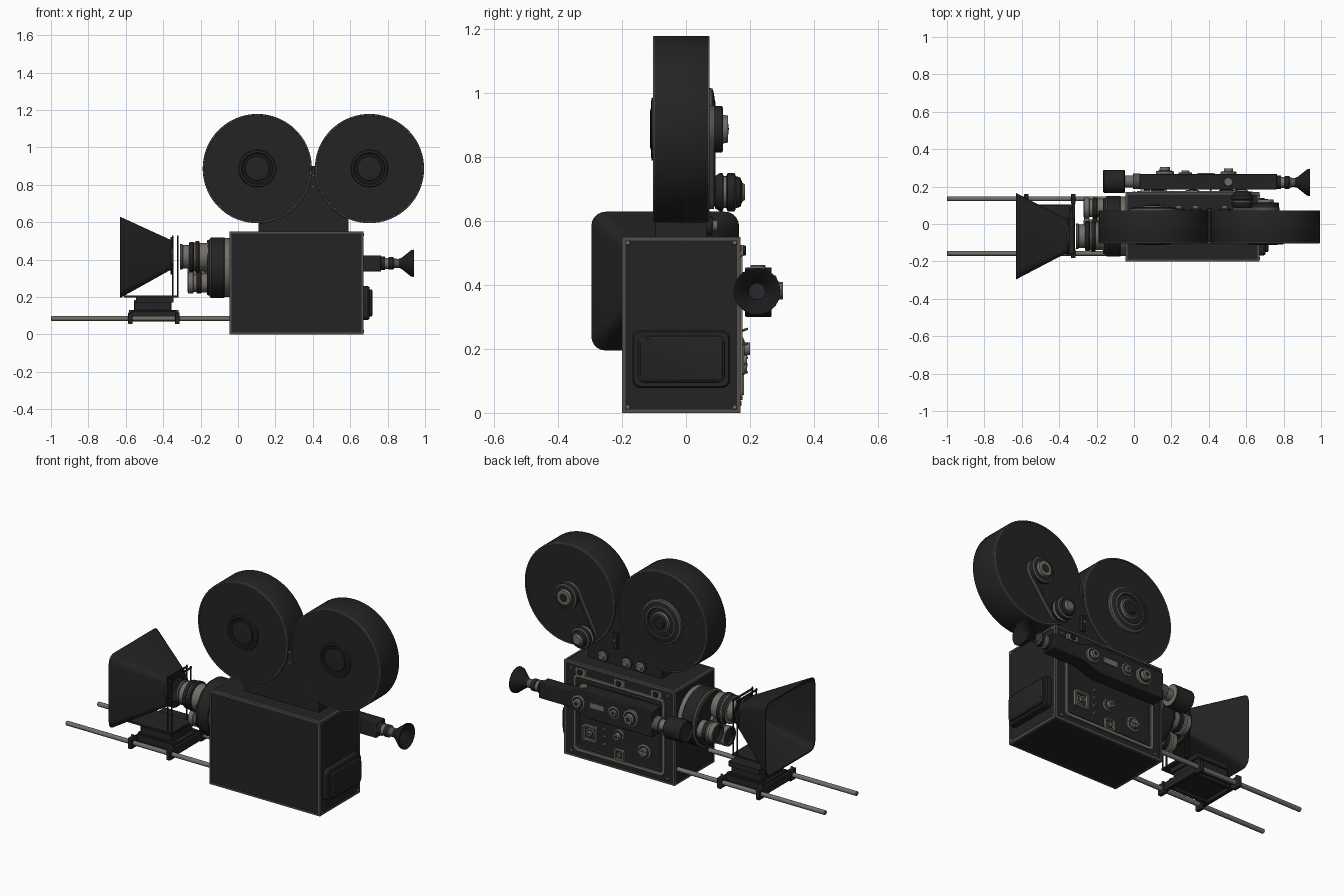
import bpy, bmesh, math
from mathutils import Vector, Matrix

if "Cube" in bpy.data.objects:
    bpy.data.objects.remove(bpy.data.objects["Cube"])

MATS = []
for mname, c in (("black_paint", (0.017, 0.017, 0.017)), ("dark_rubber", (0.011, 0.011, 0.011)),
                 ("warm_metal", (0.17, 0.155, 0.135)), ("grey_trim", (0.085, 0.08, 0.073)),
                 ("lens_glass", (0.02, 0.022, 0.026))):
    m = bpy.data.materials.new(mname)
    m.diffuse_color = (*c, 1)
    m.use_nodes = True
    m.node_tree.nodes["Principled BSDF"].inputs["Base Color"].default_value = m.diffuse_color
    MATS.append(m)
BLACK, RUBBER, METAL, TRIM, GLASS = range(5)
X, Y, Z = Vector((1, 0, 0)), Vector((0, 1, 0)), Vector((0, 0, 1))


def finish(name, bm, mat=None, bevel=0):
    bmesh.ops.remove_doubles(bm, verts=bm.verts, dist=1e-5)
    bmesh.ops.recalc_face_normals(bm, faces=bm.faces)
    if mat is not None:
        for f in bm.faces:
            f.material_index = mat
    me = bpy.data.meshes.new(name)
    bm.to_mesh(me)
    bm.free()
    for m in MATS:
        me.materials.append(m)
    me.shade_smooth()
    me.set_sharp_from_angle(angle=math.radians(32))
    ob = bpy.data.objects.new(name, me)
    bpy.context.collection.objects.link(ob)
    if bevel:
        b = ob.modifiers.new("bevel", "BEVEL")
        b.width, b.segments = bevel, 2
    return ob


def box(name, x0, x1, y0, y1, z0, z1, mat=BLACK, bevel=0):
    bm = bmesh.new()
    mtx = Matrix.Translation(((x0 + x1) / 2, (y0 + y1) / 2, (z0 + z1) / 2)) @ \
        Matrix.Diagonal((x1 - x0, y1 - y0, z1 - z0, 1))
    bmesh.ops.create_cube(bm, size=1, matrix=mtx)
    return finish(name, bm, mat, bevel)


def loft(name, rings, mat, cap=True, cyclic=False):
    bm = bmesh.new()
    vs = [[bm.verts.new(p) for p in r] for r in rings]
    n = len(vs[0])
    pairs = list(zip(vs, vs[1:])) + ([(vs[-1], vs[0])] if cyclic else [])
    for a, b in pairs:
        for i in range(n):
            bm.faces.new((a[i], a[(i + 1) % n], b[(i + 1) % n], b[i]))
    if cap and not cyclic:
        bm.faces.new(vs[0])
        bm.faces.new(vs[-1])
    return finish(name, bm, mat)


def lathe(name, prof, loc, axis, n=48):
    """prof: (radius, height along axis, material of the band that starts here)"""
    rot = axis.to_track_quat("Z", "Y").to_matrix()
    bm = bmesh.new()
    rings = [[bm.verts.new(rot @ Vector((r * math.cos(a), r * math.sin(a), h)) + Vector(loc))
              for a in (2 * math.pi * i / n for i in range(n))] for r, h, _ in prof]
    for k in range(len(prof) - 1):
        for i in range(n):
            j = (i + 1) % n
            bm.faces.new((rings[k][i], rings[k][j], rings[k + 1][j], rings[k + 1][i])).material_index = prof[k][2]
    return finish(name, bm)


def cyl(name, r, h, loc, axis, mat=METAL, n=32, c=0.003):
    return lathe(name, [(0, 0, mat), (r, 0, mat), (r, h - c, mat), (r - c, h, mat), (0, h, mat)], loc, axis, n)


def rrect(cu, cv, hu, hv, r, seg=5):
    pts = []
    for k, (su, sv) in enumerate(((1, 1), (-1, 1), (-1, -1), (1, -1))):
        for i in range(seg + 1):
            a = math.pi / 2 * (k + i / seg)
            pts.append((cu + su * (hu - r) + r * math.cos(a), cv + sv * (hv - r) + r * math.sin(a)))
    return pts


def at_x(pts, x):
    return [(x, u, v) for u, v in pts]


def at_y(pts, y):
    return [(u, y, v) for u, v in pts]


def frame_y(name, cu, cv, hu, hv, r, w, y0, y1, mat):
    o, i = rrect(cu, cv, hu, hv, r), rrect(cu, cv, hu - w, hv - w, max(r - w, 0.002))
    return loft(name, [at_y(o, y0), at_y(o, y1), at_y(i, y1), at_y(i, y0)], mat, cyclic=True)


# Body box with metal edge trim and corner screws
BX, BY, BZ = (-0.045, 0.67), (-0.2, 0.17), (0.0, 0.55)
e, t = 0.003, 0.011
box("camera_body", BX[0] + e, BX[1] - e, BY[0] + e, BY[1] - e, BZ[0] + e, BZ[1] - e)


def ends(r):
    return ((r[0], r[0] + t), (r[1] - t, r[1]))


for a in range(2):
    for b in range(2):
        box("edge_trim_long", *BX, *ends(BY)[a], *ends(BZ)[b], TRIM)
        box("edge_trim_cross", *ends(BX)[a], *BY, *ends(BZ)[b], TRIM)
        box("edge_trim_upright", *ends(BX)[a], *ends(BY)[b], *BZ, TRIM)
        cyl("corner_screw", 0.008, 0.006, (BX[1] - e, (BY[0] + 0.018, BY[1] - 0.018)[a], (0.018, 0.532)[b]), X, METAL, 12, .002)
        cyl("door_screw", 0.009, 0.006, ((0.0, 0.625)[a], BY[1] - e, (0.03, 0.515)[b]), Y, METAL, 12, .002)

# Raised cover on the rear end
loft("rear_cover", [at_x(rrect(-0.015, 0.168, *s), x) for s, x in
     (((0.153, 0.09, 0.025), 0.66), ((0.153, 0.09, 0.025), 0.695), ((0.148, 0.085, 0.022), 0.702))], BLACK)
loft("rear_cover_panel", [at_x(rrect(-0.015, 0.168, *s), x) for s, x in
     (((0.135, 0.073, 0.02), 0.70), ((0.135, 0.073, 0.02), 0.714), ((0.127, 0.065, 0.016), 0.72))], BLACK)

# Side door frame and controls
frame_y("door_frame", 0.312, 0.265, 0.295, 0.225, 0.03, 0.016, 0.165, 0.176, METAL)
frame_y("door_inner_frame", 0.312, 0.265, 0.268, 0.198, 0.02, 0.007, 0.165, 0.173, TRIM)


def dial(name, x, z, r, y0=0.165, h=0.025):
    lathe(name, [(0, 0, METAL), (r, 0, METAL), (r, h * .4, METAL), (r * .82, h * .45, BLACK), (r * .78, h * .5, BLACK),
                 (r * .6, h * .5, METAL), (r * .55, h, METAL), (r * .3, h, BLACK), (0, h, BLACK)], (x, y0, z), Y, 32)


dial("speed_dial", 0.315, 0.2, 0.035, h=0.035)
dial("footage_dial", 0.15, 0.15, 0.042)
box("dial_pointer", 0.118, 0.182, 0.188, 0.193, 0.144, 0.156, METAL)
frame_y("counter_frame", 0.5, 0.165, 0.045, 0.045, 0.008, 0.01, 0.165, 0.182, METAL)
dial("counter_dial", 0.5, 0.165, 0.028)
frame_y("socket_frame", 0.31, 0.088, 0.032, 0.032, 0.008, 0.008, 0.165, 0.182, METAL)
cyl("socket", 0.018, 0.016, (0.31, 0.165, 0.088), Y, TRIM, 24)
for z in (0.12, 0.165, 0.21, 0.255):
    cyl("toggle_base", 0.01, 0.012, (0.41, 0.165, z), Y, METAL, 16)
    cyl("toggle_lever", 0.004, 0.025, (0.41, 0.17, z), Vector((0, 1, 0.35)), METAL, 10, .001)
for x in (0.07, 0.31, 0.56):
    box("door_latch", x - 0.035, x + 0.035, 0.165, 0.18, 0.49, 0.525, METAL, 0.003)
    cyl("latch_knob", 0.016, 0.02, (x, 0.168, 0.508), Y, BLACK, 20)

# Film magazines, joined by a neck
MZ, MR = 0.887, 0.292
for name, mx in (("front_magazine", 0.103), ("rear_magazine", 0.703)):
    R = MR
    lathe(name, [(0, -.1, BLACK), (R - .009, -.1, TRIM), (R - .008, -.103, TRIM), (R - .002, -.103, TRIM), (R, -.099, BLACK),
                 (R, .069, TRIM), (R - .002, .073, TRIM), (R - .008, .073, TRIM), (R - .009, .07, BLACK), (0, .07, BLACK)],
          (mx, 0, MZ), Y, 72)
    lathe(name + "_front_hub", [(.1, 0, BLACK), (.097, .008, BLACK), (.085, .009, BLACK), (.08, .004, RUBBER),
                               (.066, .004, BLACK), (.064, .011, BLACK), (.05, .013, BLACK), (0, .013, BLACK)],
          (mx, -.1, MZ), -Y)
neck = [(.11, .54), (.59, .54), (.59, .68), (.41, .9), (.395, .9), (.11, .68)]
loft("magazine_neck", [at_y(neck, -.095), at_y(neck, .065)], BLACK)
for z in (0.79, 0.85):
    cyl("neck_screw", 0.008, 0.008, (0.403, -.095, z), -Y, METAL, 12, .002)
box("neck_latch", 0.39, 0.415, 0.06, 0.085, 0.65, 0.74, BLACK, 0.003)
cyl("neck_latch_pin", 0.009, 0.012, (0.403, 0.082, 0.70), Y, METAL, 16)
for x in (0.24, 0.33, 0.485):
    lathe("film_roller", [(.03, 0, BLACK), (.03, .018, TRIM), (.025, .02, METAL), (.018, .022, METAL),
                          (.015, .035, METAL), (0, .035, METAL)], (x, .063, .585), Y, 24)

# Front magazine side rings
lathe("front_magazine_side_hub", [(.13, 0, TRIM), (.127, .014, TRIM), (.118, .018, BLACK), (.092, .022, TRIM), (.084, .024, BLACK),
      (.08, .016, BLACK), (.06, .016, METAL), (.057, .028, TRIM), (.05, .03, BLACK), (.032, .03, BLACK),
      (.028, .04, BLACK), (0, .04, BLACK)], (.103, .068, MZ), Y)

# Take-up drive: tapered belt guard between two pulleys
P, Q = Vector((.703, MZ)), Vector((.58, .69))


def hull(grow):
    ang = math.atan2(*(P - Q).yx)
    pts = []
    for c, r, s in ((P, .066 + grow, -1), (Q, .045 + grow, 1)):
        for i in range(13):
            a = ang + s * math.pi / 2 + math.pi * i / 12
            pts.append((c.x + r * math.cos(a), c.y + r * math.sin(a)))
    return pts


loft("drive_belt", [at_y(hull(.008), .068), at_y(hull(.008), .088)], TRIM)
loft("belt_guard", [at_y(hull(0), .08), at_y(hull(0), .092)], BLACK)
lathe("upper_pulley", [(.073, 0, BLACK), (.073, .024, TRIM), (.066, .028, BLACK), (.045, .028, METAL), (.042, .043, METAL),
                       (.025, .043, BLACK), (0, .046, BLACK)], (.703, .088, MZ), Y)
lathe("lower_pulley", [(.05, 0, BLACK), (.06, .016, BLACK), (.06, .024, METAL), (.05, .028, METAL), (.05, .036, BLACK),
                       (.06, .04, BLACK), (.06, .062, TRIM), (.05, .066, BLACK), (.046, .08, BLACK), (.03, .086, METAL),
                       (.024, .094, METAL), (0, .094, METAL)], (.58, .09, .69), Y)

# Viewfinder along the door side
prof = [(.03, .30), (.45, .30), (.56, .336), (.765, .336), (.765, .422), (.58, .422), (.5, .455), (.03, .455)]
ob = loft("viewfinder_body", [at_y(prof, .185), at_y(prof, .268)], BLACK)
bv = ob.modifiers.new("bevel", "BEVEL")
bv.width, bv.segments = 0.004, 2
for x in (0.09, 0.46):
    box("viewfinder_bracket", x, x + .07, .16, .2, .36, .44)
lathe("viewfinder_lens", [(0, .012, GLASS), (.052, 0.012, BLACK), (.056, 0, BLACK), (.062, .004, BLACK), (.062, .112, BLACK),
      (.058, .116, METAL), (.032, .118, METAL), (.032, .16, TRIM), (.042, .16, TRIM), (.042, .2, TRIM)],
      (-.165, .228, .37), X)
lathe("viewfinder_eyepiece", [(.036, 0, BLACK), (.036, .025, METAL), (.03, .027, METAL), (.03, .045, BLACK), (.034, .047, BLACK),
      (.034, .07, TRIM), (.026, .075, TRIM), (.024, .1, RUBBER), (.03, .115, RUBBER), (.07, .165, RUBBER), (.073, .18, RUBBER),
      (.068, .178, RUBBER), (.026, .125, GLASS), (0, .122, GLASS)], (.76, .222, .38), X)
for x, r, h in ((.165, .048, .038), (.275, .036, .02), (.505, .042, .032)):
    dial("viewfinder_knob", x, .382, r, .266, h)
cyl("viewfinder_top_knob", .024, .014, (.505, .225, .448), Z, METAL, 24)
box("viewfinder_scale", .34, .43, .265, .272, .37, .4, METAL)

# Lens turret and its three lenses
lathe("lens_turret", [(.158, 0, METAL), (.158, .026, BLACK), (.162, .03, BLACK), (.162, .1, TRIM), (.155, .105, TRIM),
      (.15, .108, BLACK), (.146, .12, BLACK), (0, .12, BLACK)], (-.045, -.012, .357), -X, 64)
cyl("turret_boss", .025, .025, (-.16, -.012, .357), -X, METAL, 24)
lathe("main_lens", [(.075, 0, METAL), (.075, .045, BLACK), (.084, .048, BLACK), (.084, .066, METAL), (.076, .068, METAL),
      (.076, .076, BLACK), (.08, .08, BLACK), (.08, .1, METAL), (.063, .102, METAL), (.063, .135, TRIM), (.068, .137, TRIM),
      (.068, .15, BLACK), (.058, .15, BLACK), (.054, .13, GLASS), (0, .138, GLASS)], (-.16, -.065, .415), -X)
for y, z in ((-.025, .275), (.085, .335)):
    lathe("turret_lens", [(.05, 0, METAL), (.05, .03, BLACK), (.056, .032, BLACK), (.056, .055, METAL), (.048, .058, METAL),
          (.048, .072, METAL), (.056, .075, METAL), (.056, .102, TRIM), (.046, .104, BLACK), (.042, .085, GLASS),
          (0, .092, GLASS)], (-.165, y, z), -X, 36)

# Matte box hood: hollow flared square
hood = [(-.355, .425, .085, .08, .02), (-.37, .425, .095, .085, .025), (-.63, .412, .231, .217, .045),
        (-.63, .412, .224, .21, .04), (-.372, .425, .088, .078, .02), (-.355, .425, .072, .07, .02)]
loft("matte_box_hood", [at_x(rrect(-.065, cz, hu, hv, r), x) for x, cz, hu, hv, r in hood], BLACK, cyclic=True)
lathe("hood_mount_ring", [(.07, 0, BLACK), (.1, 0, BLACK), (.1, .014, BLACK), (.07, .014, BLACK), (.07, 0, BLACK)],
      (-.36, -.065, .42), X)
for x in (-.348, -.322):
    for y in (-.155, .025):
        cyl("filter_post", .004, .33, (x, y, .2), Z, BLACK, 10, .001)
    box("filter_top_bar", x - .003, x + .003, -.16, .03, .515, .525)

# Support rods with the sliding matte box carriage
for y in (-.157, .135):
    cyl("support_rod", .013, 1.0, (0, y, .085), -X, METAL, 20)
    for x in (-.575, -.325):
        box("rod_clamp", x - .012, x + .012, y - .026, y + .026, .055, .118, BLACK, .004)
        cyl("clamp_screw", .007, .02, (x, y, .112), Z, TRIM, 12, .002)
for x in (-.575, -.325):
    box("carriage_bar", x - .01, x + .01, -.15, .13, .065, .11)
box("carriage_plate", -.57, -.33, -.125, .105, .085, .122)
for y in (-.115, .075):
    box("carriage_rail", -.57, -.33, y, y + .022, .07, .13, BLACK, .003)
box("carriage_block", -.555, -.355, -.11, .09, .12, .185, BLACK, .004)
box("carriage_cap", -.545, -.345, -.12, .1, .17, .2)
box("matte_box_shelf", -.61, -.318, -.16, .03, .197, .208)
